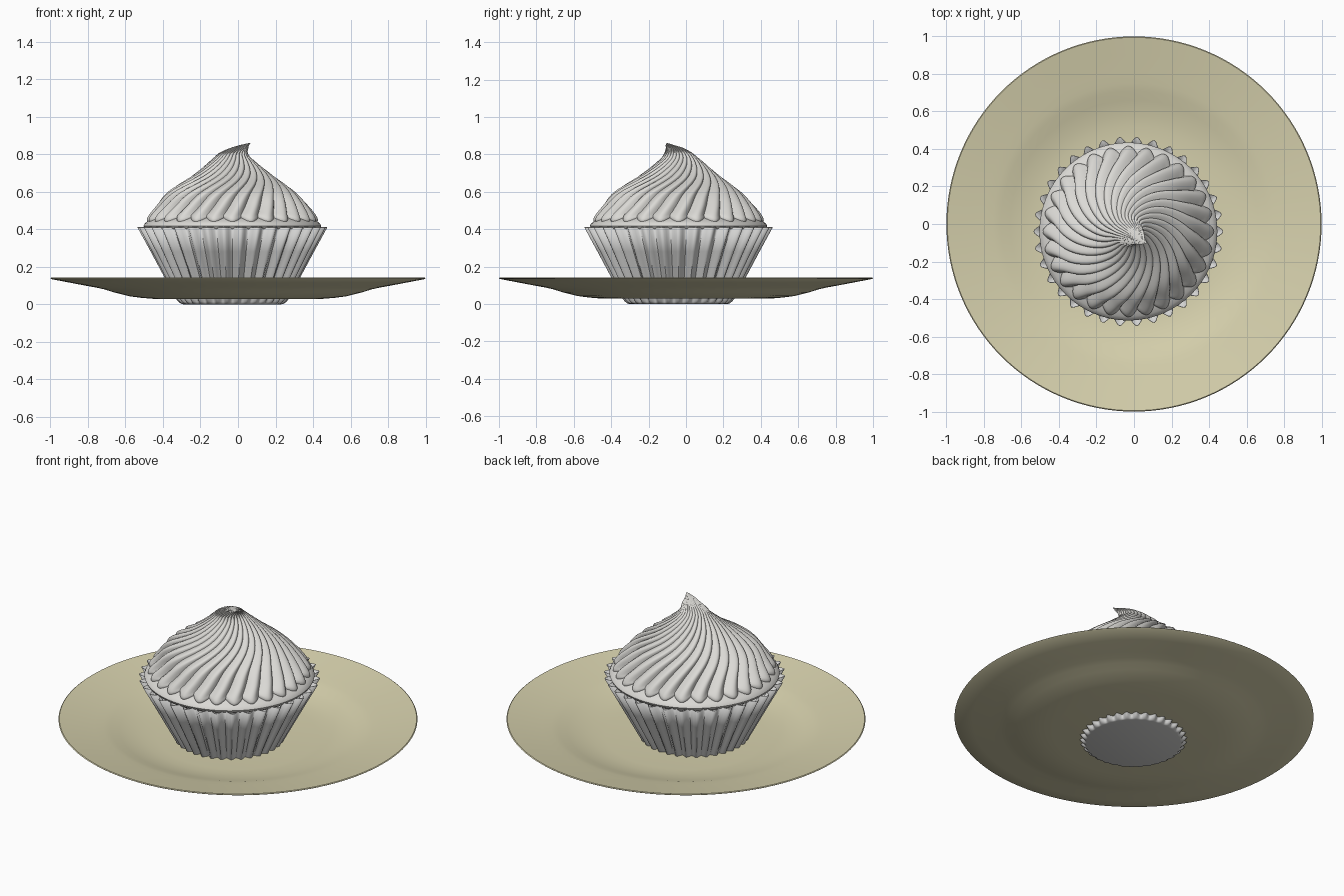
import bpy, bmesh, math
from math import pi, sin, cos

if "Cube" in bpy.data.objects:
    bpy.data.objects.remove(bpy.data.objects["Cube"])

CX, CY = -0.03, -0.04          # cupcake centre on the plate


def material(name, rgb):
    m = bpy.data.materials.new(name)
    m.diffuse_color = (*rgb, 1)
    m.use_nodes = True
    m.node_tree.nodes["Principled BSDF"].inputs["Base Color"].default_value = m.diffuse_color
    return m


CREAM = material("cream_plate", (0.68, 0.64, 0.42))
GREY = material("paper_grey", (0.66, 0.66, 0.65))
WHITE = material("frosting_white", (0.71, 0.70, 0.67))


def loft(name, mat, rings, cols, point, cap_start=False, cap_end=False, angle=40):
    """Skin closed rings; point(ring, a) gives a position at angle a."""
    bm = bmesh.new()
    grid = [[bm.verts.new(point(r, 2 * pi * i / cols)) for i in range(cols)] for r in rings]
    for lo, hi in zip(grid, grid[1:]):
        for i in range(cols):
            j = (i + 1) % cols
            bm.faces.new((lo[i], lo[j], hi[j], hi[i]))
    if cap_start:
        bm.faces.new(grid[0][::-1])
    if cap_end:
        bm.faces.new(grid[-1])
    bmesh.ops.recalc_face_normals(bm, faces=bm.faces)
    me = bpy.data.meshes.new(name)
    bm.to_mesh(me)
    bm.free()
    me.materials.append(mat)
    ob = bpy.data.objects.new(name, me)
    bpy.context.collection.objects.link(ob)
    bpy.ops.object.select_all(action='DESELECT')
    ob.select_set(True)
    bpy.context.view_layer.objects.active = ob
    bpy.ops.object.shade_smooth_by_angle(angle=math.radians(angle))
    return ob


def smooth_path(keys, steps):
    """Catmull-Rom through key tuples."""
    out = []
    for k in range(len(keys) - 1):
        p0, p1, p2, p3 = (keys[max(0, min(len(keys) - 1, k + d))] for d in (-1, 0, 1, 2))
        for s in range(steps):
            t = s / steps
            out.append(tuple(
                0.5 * (2 * b + (c - a) * t + (2 * a - 5 * b + 4 * c - d) * t * t
                       + (3 * b - a - 3 * c + d) * t ** 3)
                for a, b, c, d in zip(p0, p1, p2, p3)))
    return out + [keys[-1]]


# Plate: thin dish, underside out to the rim and back over the top
under = [(0.02, 0.028), (0.45, 0.029), (0.52, 0.035), (0.58, 0.043), (0.66, 0.063),
         (0.71, 0.079), (0.75, 0.088), (0.80, 0.097), (0.90, 0.116), (0.995, 0.134)]
top = [(1.0, 0.138)] + [(r, z + 0.008) for r, z in reversed(under)]
loft("plate", CREAM, under + top, 128,
     lambda p, a: (p[0] * cos(a), p[0] * sin(a), p[1]), True, True)

# Wrapper: pleated paper cup, ring = (z, mean radius, pleat depth)
PLEATS = 34
cup = [(0, 0.262, 0), (0.004, 0.272, 0.003), (0.014, 0.280, 0.009), (0.03, 0.289, 0.012),
       (0.14, 0.345, 0.015), (0.28, 0.417, 0.018), (0.41, 0.486, 0.020)]


def cup_point(ring, a):
    z, r, d = ring
    r += d * cos(PLEATS * a)
    return (CX + r * cos(a), CY + r * sin(a), z)


wrapper = loft("wrapper", GREY, cup, PLEATS * 8, cup_point, True, angle=50)
sol = wrapper.modifiers.new("paper_thickness", 'SOLIDIFY')
sol.thickness = 0.003

# Frosting base: smooth lip under the piped swirl
lip = [(0.385, 0.44), (0.405, 0.468), (0.418, 0.474), (0.43, 0.468), (0.442, 0.452), (0.47, 0.40)]
loft("frosting_base", WHITE, lip, 128,
     lambda p, a: (CX + p[1] * cos(a), CY + p[1] * sin(a), p[0]), True, True)

# Frosting swirl: twisted flutes, ring = (z, radius, centre x, centre y)
FLUTES = 28
keys = [(0.434, 0.425, CX, CY), (0.438, 0.452, CX, CY), (0.465, 0.451, CX, CY),
        (0.52, 0.410, CX, CY), (0.60, 0.338, -0.035, -0.045), (0.69, 0.210, -0.028, -0.035),
        (0.77, 0.112, -0.03, -0.032), (0.805, 0.078, -0.025, -0.04),
        (0.832, 0.050, 0.005, -0.058), (0.848, 0.026, 0.033, -0.083),
        (0.860, 0.004, 0.064, -0.100)]


def swirl_point(ring, a):
    z, r, x, y = ring
    ridge = abs(cos(FLUTES * a / 2))          # rounded ridge, sharp valley
    valley = 1 - ridge
    twist = 1.35 * max(0, 1 - r / 0.452) ** 1.25 if z > 0.45 else 0
    z += 0.022 * valley * max(0, 1 - (z - 0.434) / 0.06)   # scalloped lower edge
    r *= 1 - 0.085 * valley
    b = a + twist
    return (x + r * cos(b), y + r * sin(b), z)


loft("frosting_swirl", WHITE, smooth_path(keys, 6), FLUTES * 10, swirl_point, True, True, angle=45)
